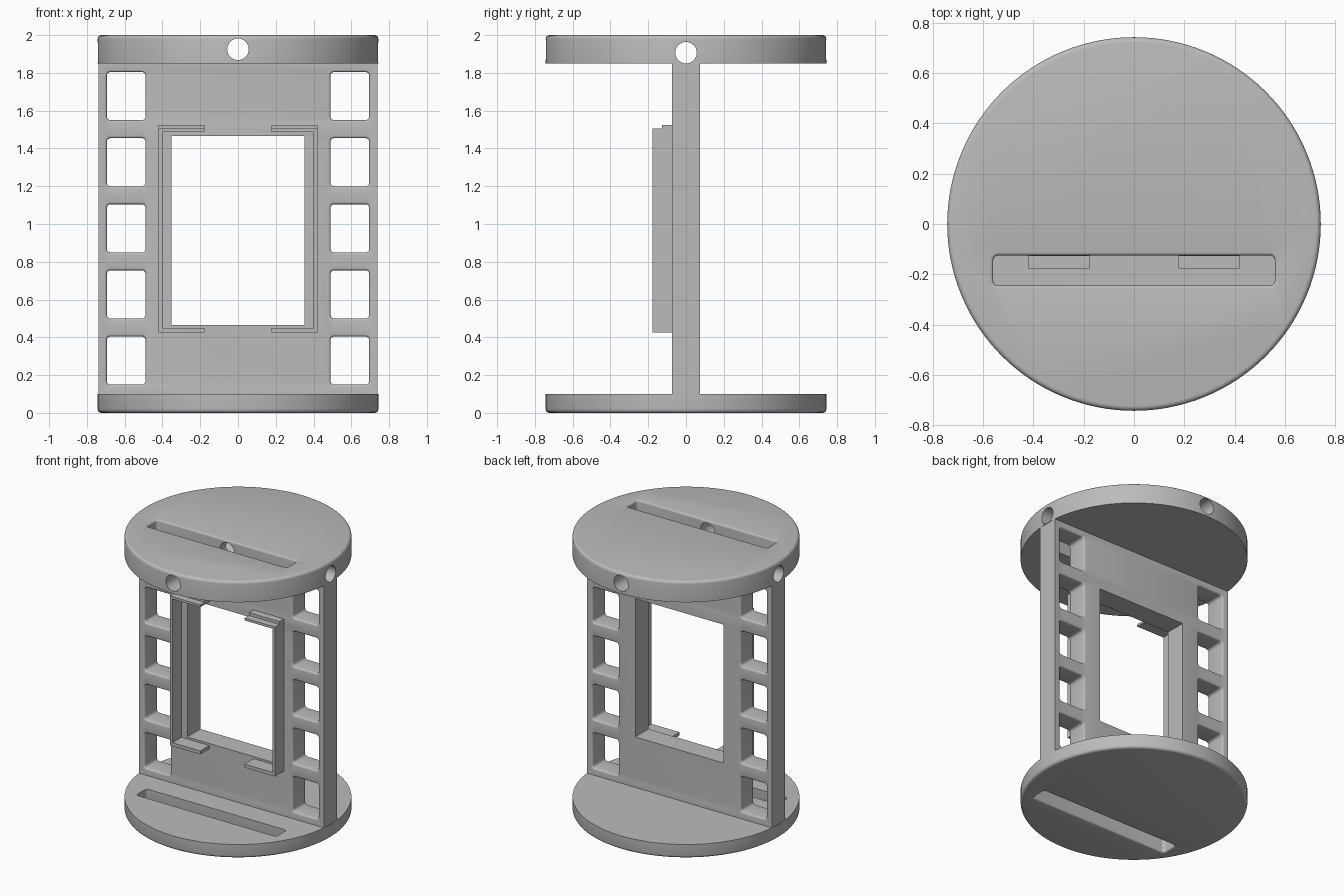
import bpy, bmesh, math
from mathutils import Vector

if "Cube" in bpy.data.objects:
    bpy.data.objects.remove(bpy.data.objects["Cube"])

grey = bpy.data.materials.new("plain grey")
grey.use_nodes = True
grey.diffuse_color = (0.5, 0.5, 0.5, 1)
grey.node_tree.nodes["Principled BSDF"].inputs["Base Color"].default_value = (0.5, 0.5, 0.5, 1)

R = 0.743          # disc radius
HALF = 0.075       # half thickness of the upright


def rounded_rect(w, h, r, steps=6):
    pts = []
    for k, (sx, sy) in enumerate([(1, 1), (-1, 1), (-1, -1), (1, -1)]):
        for i in range(steps + 1):
            a = math.pi / 2 * (k + i / steps)
            pts.append((sx * (w / 2 - r) + r * math.cos(a), sy * (h / 2 - r) + r * math.sin(a)))
    return pts


def circle(r, n=128):
    return [(r * math.cos(2 * math.pi * i / n), r * math.sin(2 * math.pi * i / n)) for i in range(n)]


def loft(name, sections, centre=(0, 0, 0), axis="z"):
    """Skin a stack of (outline, depth) sections along an axis."""
    place = {"z": lambda u, v, d: (u, v, d),
             "y": lambda u, v, d: (u, d, v),
             "x": lambda u, v, d: (d, u, v)}[axis]
    bm = bmesh.new()
    rings = [[bm.verts.new(Vector(place(u, v, d)) + Vector(centre)) for u, v in pts]
             for pts, d in sections]
    n = len(rings[0])
    for a, b in zip(rings, rings[1:]):
        for i in range(n):
            bm.faces.new((a[i], a[(i + 1) % n], b[(i + 1) % n], b[i]))
    bm.faces.new(rings[0])
    bm.faces.new(rings[-1])
    bmesh.ops.recalc_face_normals(bm, faces=bm.faces)
    mesh = bpy.data.meshes.new(name)
    bm.to_mesh(mesh)
    bm.free()
    ob = bpy.data.objects.new(name, mesh)
    bpy.context.collection.objects.link(ob)
    mesh.materials.append(grey)
    return ob


def box(name, x, y, z):
    outline = [(x[0], y[0]), (x[1], y[0]), (x[1], y[1]), (x[0], y[1])]
    return loft(name, [(outline, z[0]), (outline, z[1])])


def rim_arc(f, steps=4):
    """(sideways, inward) offsets of a quarter-round rim."""
    angles = [math.pi / 2 * i / steps for i in range(steps + 1)]
    return [(f * (1 - math.sin(a)), f * (1 - math.cos(a))) for a in angles]


def rounded_cutter(w, h, r, lo, hi, f, centre, axis, round_lo=True, round_hi=True):
    """Rounded rectangular cutter that flares out where a rim is rounded."""
    grow = lambda g: rounded_rect(w + 2 * g, h + 2 * g, r + g)
    sections = [(grow(f if round_lo else 0), lo - 0.03)]
    if round_lo:
        sections += [(grow(g), lo + d) for g, d in rim_arc(f)]
    if round_hi:
        sections += [(grow(g), hi - d) for g, d in reversed(rim_arc(f))]
    sections.append((grow(f if round_hi else 0), hi + 0.03))
    return loft("cutter", sections, centre, axis)


def cut(ob, cutters):
    for c in cutters:
        c.hide_render = True
        mod = ob.modifiers.new("cut", "BOOLEAN")
        mod.operation = "DIFFERENCE"
        mod.solver = "EXACT"
        mod.object = c
        bpy.context.view_layer.objects.active = ob
        bpy.ops.object.modifier_apply(modifier=mod.name)
        bpy.data.objects.remove(c)


def smooth(ob):
    bpy.ops.object.select_all(action="DESELECT")
    ob.select_set(True)
    bpy.context.view_layer.objects.active = ob
    bpy.ops.object.shade_smooth_by_angle(angle=math.radians(30))


# Bottom disc: rounded lower edge, long slot
f = 0.02
edge = [(circle(R - f + (f - g)), d) for g, d in rim_arc(f)]
bottom = loft("bottom_disc", edge + [(circle(R), 0.1)])
cut(bottom, [rounded_cutter(1.12, 0.12, 0.02, 0, 0.1, 0.012, (0, -0.305, 0), "z", round_hi=False)])
smooth(bottom)

# Top disc: rounded upper edge, long slot, two crossing round holes
edge = [(pts, 2 - d) for pts, d in reversed(edge)]
top = loft("top_disc", [(circle(R), 1.85)] + edge)
bore = circle(0.057, 40)
cut(top, [rounded_cutter(1.12, 0.12, 0.02, 1.85, 2, 0.012, (0, -0.185, 0), "z", round_lo=False),
          loft("cutter", [(bore, -1), (bore, 1)], (0, 0, 1.925), "y"),
          loft("cutter", [(bore, -1), (bore, 1)], (0, 0, 1.907), "x")])
smooth(top)

# Upright plate: central opening and a ladder of windows down each side
plate = box("upright_plate", (-0.739, 0.739), (-HALF, HALF), (0.1, 1.85))
cutters = [box("cutter", (-0.353, 0.353), (-0.2, 0.2), (0.465, 1.465))]
for side in (-1, 1):
    for i in range(5):
        cutters.append(rounded_cutter(0.205, 0.255, 0.02, -HALF, HALF, 0.012,
                                      (side * 0.592, 0, 0.277 + 0.35 * i), "y"))
cut(plate, cutters)
smooth(plate)

# Holder on the front: side walls with lower and stepped upper tabs
for side, label in ((1, "left"), (-1, "right")):
    span = lambda a, b: tuple(sorted((side * a, side * b)))
    box(label + "_holder_wall", span(0.4, 0.42), (-0.178, -HALF), (0.45, 1.488))
    box(label + "_lower_tab", span(0.177, 0.42), (-0.178, -HALF), (0.425, 0.45))
    box(label + "_upper_tab", span(0.177, 0.42), (-0.178, -HALF), (0.1 + 1.388, 1.505))
    box(label + "_upper_tab_step", span(0.177, 0.42), (-0.128, -HALF), (1.505, 1.525))
